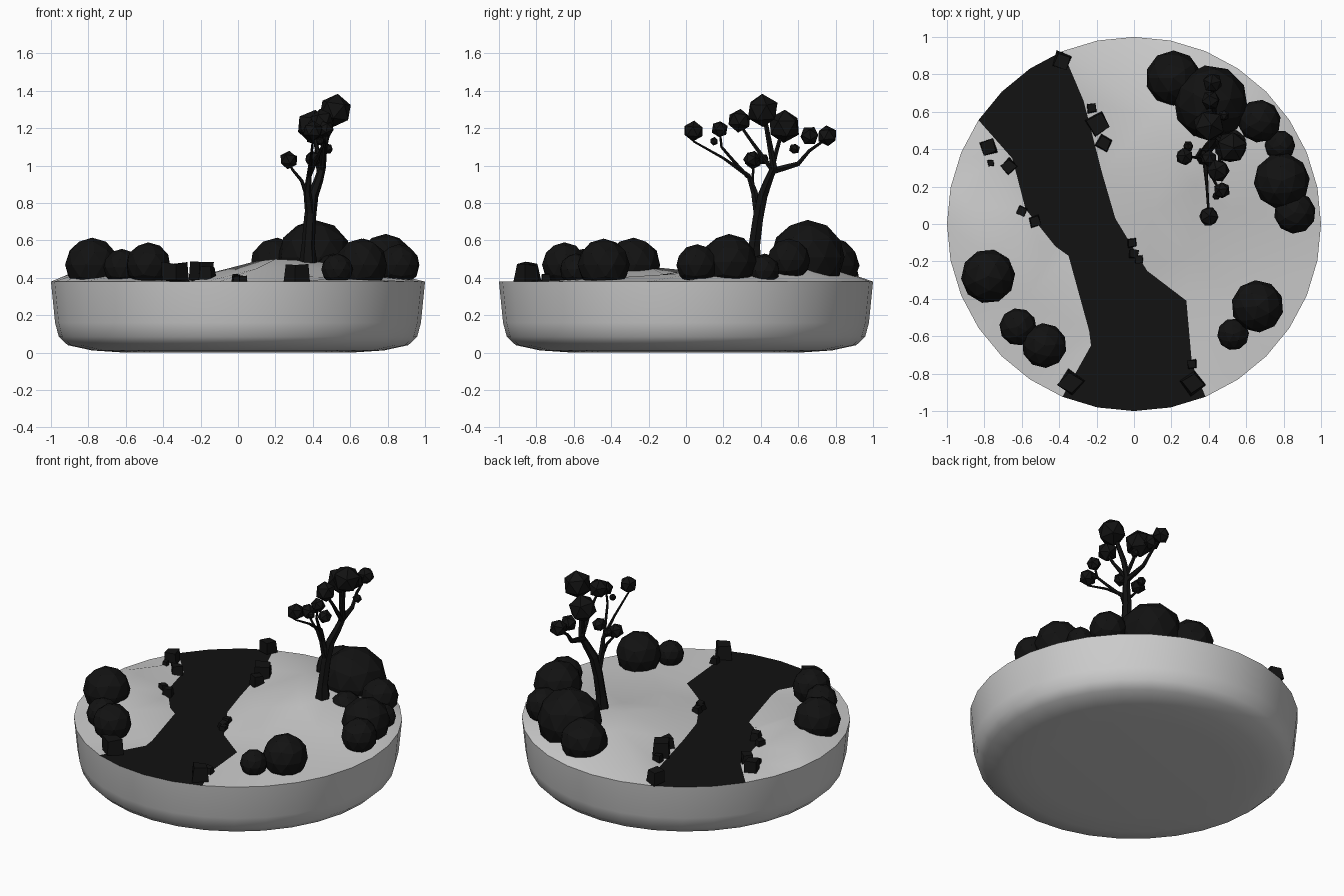
import bpy, bmesh, math, random
from mathutils import Vector, Euler
from mathutils.geometry import delaunay_2d_cdt

random.seed(4)
RIM = 0.38
black = bpy.data.materials.new("dark")
black.diffuse_color = (0.006, 0.006, 0.006, 1)


def add_object(name, bm, mat=None, smooth=False):
    me = bpy.data.meshes.new(name)
    bm.to_mesh(me)
    bm.free()
    for p in me.polygons:
        p.use_smooth = smooth
    ob = bpy.data.objects.new(name, me)
    bpy.context.collection.objects.link(ob)
    if mat:
        me.materials.append(mat)
    return ob


def rim(k):
    a = k * math.tau / 32
    return (math.cos(a), math.sin(a), RIM)


# Round dish: lathed profile, open top closed by the landscape
profile = [(0.6, 0), (0.78, 0.012), (0.91, 0.04), (0.958, 0.085), (0.978, 0.16), (1, RIM)]
bm = bmesh.new()
rings = [[bm.verts.new((r * rim(k)[0], r * rim(k)[1], z)) for k in range(32)] for r, z in profile]
bm.faces.new(rings[0][::-1])
for lo, hi in zip(rings, rings[1:]):
    for k in range(32):
        j = (k + 1) % 32
        bm.faces.new((lo[k], lo[j], hi[j], hi[k]))
add_object("dish", bm, smooth=True)


def patch(name, outline, inner=(), mat=None):
    """Triangulated land or water inside an outline, with raised inner points."""
    pts = list(outline) + list(inner)
    n = len(outline)
    verts, _, faces, orig, _, _ = delaunay_2d_cdt(
        [Vector(p[:2]) for p in pts], [(i, (i + 1) % n) for i in range(n)], [], 1, 1e-5)
    bm = bmesh.new()
    vs = [bm.verts.new((v.x, v.y, pts[o[0]][2] if o else RIM)) for v, o in zip(verts, orig)]
    for f in faces:
        bm.faces.new([vs[i] for i in f])
    return add_object(name, bm, mat, True)


# River and its two banks
right_edge = [(x, y, RIM) for x, y in [(-0.27, 0.66), (-0.17, 0.27), (-0.1, 0.03),
                                       (0.07, -0.25), (0.28, -0.41), (0.31, -0.75)]]
left_edge = [(x, y, RIM) for x, y in [(-0.23, -0.65), (-0.24, -0.57), (-0.35, -0.17),
                                      (-0.42, -0.12), (-0.58, 0.08), (-0.65, 0.35)]]
patch("right_bank", [rim(k) for k in range(26, 43)] + right_edge,
      [(0.1, 0.57, 0.49), (0.2, 0.35, 0.5), (0.4, 0.4, 0.49), (0.33, 0.2, 0.47), (0.1, 0.06, 0.45),
       (0.53, 0.07, 0.43), (0.3, -0.17, 0.41), (0.55, -0.4, 0.4), (0.6, 0.6, 0.46),
       (0.8, 0.2, 0.43), (-0.17, 0.78, 0.42), (0.3, 0.8, 0.45)])
patch("left_bank", [rim(k) for k in range(13, 23)] + left_edge,
      [(-0.88, 0.1, 0.43), (-0.75, -0.2, 0.46), (-0.58, -0.4, 0.42), (-0.5, -0.1, 0.41),
       (-0.76, 0.32, 0.41)])
patch("river", [rim(k) for k in range(22, 27)] + right_edge[::-1]
      + [rim(k) for k in range(10, 14)] + left_edge[::-1], mat=black)

# Bushes: faceted balls cut off at ground level (x, y, radius, top)
bushes = [(0.41, 0.65, 0.2, 0.71), (0.21, 0.78, 0.148, 0.615), (0.67, 0.55, 0.115, 0.61),
          (0.78, 0.42, 0.082, 0.52), (0.79, 0.23, 0.15, 0.635), (0.86, 0.06, 0.112, 0.58),
          (0.51, 0.42, 0.1, 0.53), (-0.78, -0.28, 0.145, 0.615), (-0.62, -0.55, 0.1, 0.555),
          (-0.48, -0.65, 0.12, 0.59), (0.66, -0.44, 0.14, 0.61), (0.53, -0.59, 0.085, 0.53)]
for i, (x, y, r, top) in enumerate(bushes):
    bm = bmesh.new()
    bmesh.ops.create_icosphere(bm, subdivisions=2, radius=r)
    bmesh.ops.rotate(bm, matrix=Euler((0, 0, random.random() * 6)).to_matrix(), verts=bm.verts)
    bmesh.ops.translate(bm, vec=(x, y, top - r), verts=bm.verts)
    cut = bmesh.ops.bisect_plane(bm, geom=bm.verts[:] + bm.edges[:] + bm.faces[:],
                                 plane_co=(0, 0, 0.385), plane_no=(0, 0, -1), clear_outer=True)
    edges = [e for e in cut["geom_cut"] if isinstance(e, bmesh.types.BMEdge)]
    if edges:
        bmesh.ops.contextual_create(bm, geom=edges)
    add_object(f"bush_{i + 1}", bm, black)

# Rocks beside the river (x, y, size, centre height)
rocks = [(-0.34, -0.85, 0.105, 0.435), (-0.19, 0.535, 0.1, 0.44), (-0.16, 0.435, 0.07, 0.43),
         (-0.225, 0.62, 0.05, 0.41), (-0.385, 0.87, 0.085, 0.43), (-0.78, 0.41, 0.08, 0.43),
         (-0.765, 0.325, 0.035, 0.42), (-0.67, 0.31, 0.065, 0.41), (-0.6, 0.07, 0.05, 0.4),
         (-0.53, 0.015, 0.06, 0.41), (-0.01, -0.1, 0.05, 0.4), (0, -0.16, 0.05, 0.39),
         (0.025, -0.19, 0.045, 0.39), (0.31, -0.75, 0.05, 0.4), (0.315, -0.85, 0.095, 0.43)]
for i, (x, y, s, z) in enumerate(rocks):
    bm = bmesh.new()
    bmesh.ops.create_cube(bm, size=s)
    for v in bm.verts:
        v.co *= random.uniform(0.85, 1.1) if v.co.z < 0 else random.uniform(0.7, 1)
    bmesh.ops.rotate(bm, matrix=Euler((0, 0, random.random() * 3)).to_matrix(), verts=bm.verts)
    bmesh.ops.translate(bm, vec=(x, y, z), verts=bm.verts)
    add_object(f"rock_{i + 1}", bm, black)


def limb(name, pts):
    """Tapered tube through (x, y, z, radius) points."""
    bm = bmesh.new()
    prev = None
    for i, p in enumerate(pts):
        a, b = Vector(pts[max(i - 1, 0)][:3]), Vector(pts[min(i + 1, len(pts) - 1)][:3])
        q = Vector((0, 0, 1)).rotation_difference(b - a)
        ring = [bm.verts.new(Vector(p[:3]) + q @ Vector(
            (p[3] * math.cos(k * math.tau / 6), p[3] * math.sin(k * math.tau / 6), 0))) for k in range(6)]
        if prev:
            for k in range(6):
                j = (k + 1) % 6
                bm.faces.new((prev[k], prev[j], ring[j], ring[k]))
        prev = ring
    bm.faces.new(prev)
    add_object(name, bm, black)


# Tree trunk and branches
limb("trunk", [(0.375, 0.36, 0.44, 0.055), (0.375, 0.365, 0.57, 0.035), (0.385, 0.385, 0.72, 0.032),
               (0.4, 0.41, 0.84, 0.03), (0.43, 0.44, 0.92, 0.025), (0.45, 0.47, 0.99, 0.02),
               (0.46, 0.45, 1.1, 0.017), (0.5, 0.42, 1.26, 0.012)])
limb("front_branch", [(0.385, 0.385, 0.74, 0.026), (0.37, 0.365, 0.86, 0.02), (0.38, 0.335, 0.945, 0.014),
                      (0.39, 0.2, 1.04, 0.008), (0.4, 0.04, 1.13, 0.006), (0.4, 0.03, 1.18, 0.005)])
limb("front_twig", [(0.38, 0.33, 0.94, 0.011), (0.42, 0.25, 1.03, 0.009), (0.45, 0.19, 1.1, 0.008),
                    (0.47, 0.18, 1.19, 0.006)])
limb("left_branch", [(0.385, 0.37, 0.8, 0.016), (0.34, 0.355, 0.92, 0.009), (0.29, 0.36, 0.98, 0.007),
                     (0.27, 0.36, 1.03, 0.006)])
limb("upper_branch", [(0.45, 0.46, 0.98, 0.015), (0.46, 0.35, 1.13, 0.01), (0.45, 0.28, 1.23, 0.008)])
limb("back_branch", [(0.44, 0.46, 0.97, 0.02), (0.43, 0.6, 1.01, 0.014), (0.42, 0.66, 1.08, 0.01),
                     (0.42, 0.76, 1.15, 0.007)])
limb("back_twig", [(0.45, 0.46, 0.99, 0.015), (0.42, 0.49, 1.1, 0.012), (0.4, 0.52, 1.2, 0.01)])

# Leaf clusters (x, y, z, radius)
leaves = [(0.4, 0.04, 1.185, 0.056), (0.47, 0.18, 1.195, 0.046), (0.44, 0.15, 1.13, 0.023),
          (0.45, 0.285, 1.24, 0.065), (0.52, 0.41, 1.295, 0.09), (0.4, 0.525, 1.21, 0.09),
          (0.41, 0.66, 1.16, 0.053), (0.42, 0.755, 1.16, 0.056), (0.48, 0.58, 1.09, 0.03),
          (0.27, 0.36, 1.03, 0.05), (0.29, 0.415, 1.035, 0.03), (0.4, 0.35, 1.035, 0.045)]
for i, (x, y, z, r) in enumerate(leaves):
    bm = bmesh.new()
    bmesh.ops.create_icosphere(bm, subdivisions=1, radius=r)
    bmesh.ops.rotate(bm, matrix=Euler((random.random(), random.random(), random.random())).to_matrix(),
                     verts=bm.verts)
    bmesh.ops.translate(bm, vec=(x, y, z), verts=bm.verts)
    add_object(f"leaf_cluster_{i + 1}", bm, black)
